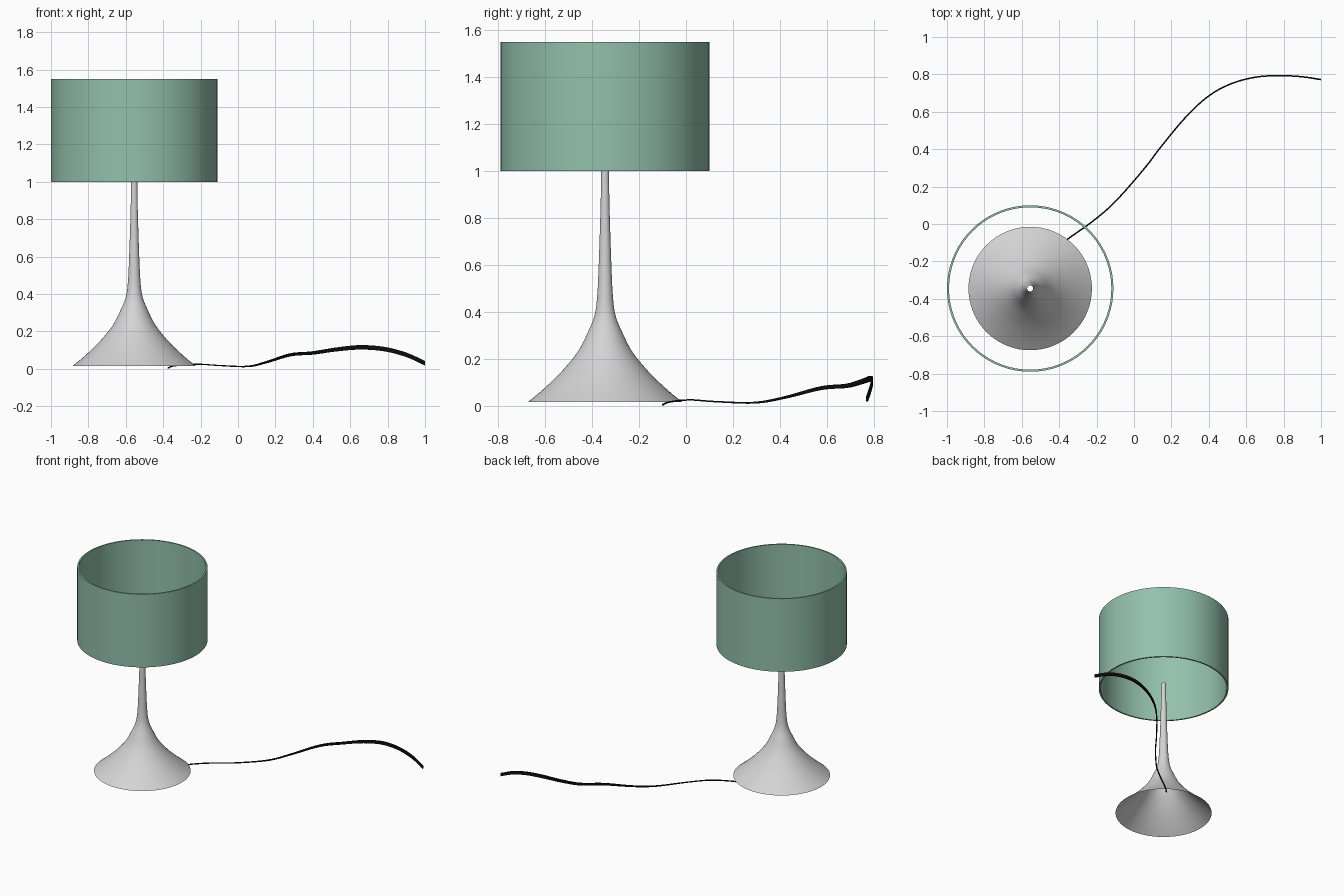
import bpy
import bmesh
import math
from mathutils import Vector

default_cube = bpy.data.objects.get("Cube")
if default_cube:
    bpy.data.objects.remove(default_cube, do_unlink=True)

LAMP_CENTRE = Vector((-0.555, -0.345, 0.0))


def make_material(name, colour):
    material = bpy.data.materials.new(name)
    material.use_nodes = True
    material.diffuse_color = (*colour, 1.0)
    shader = material.node_tree.nodes["Principled BSDF"]
    shader.inputs["Base Color"].default_value = (*colour, 1.0)
    shader.inputs["Roughness"].default_value = 0.7
    return material


def finish(name, bm, material, location=(0, 0, 0)):
    mesh = bpy.data.meshes.new(name)
    bm.to_mesh(mesh)
    bm.free()
    mesh.materials.append(material)
    part = bpy.data.objects.new(name, mesh)
    part.location = location
    bpy.context.collection.objects.link(part)
    bpy.ops.object.select_all(action="DESELECT")
    part.select_set(True)
    bpy.context.view_layer.objects.active = part
    bpy.ops.object.shade_smooth_by_angle(angle=math.radians(40))
    return part


def smooth_path(points, steps):
    """Catmull-Rom interpolation through points of any dimension."""
    points = [Vector(p) for p in points]
    points = [2 * points[0] - points[1]] + points + [2 * points[-1] - points[-2]]
    path = []
    for a, b, c, d in zip(points, points[1:], points[2:], points[3:]):
        for i in range(steps):
            t = i / steps
            path.append(0.5 * (2 * b + (c - a) * t + (2 * a - 5 * b + 4 * c - d) * t ** 2
                               + (3 * b - a - 3 * c + d) * t ** 3))
    return path + [points[-2]]


def stitch(bm, rings, closed):
    """Join rows of vertices with quads."""
    for low, high in zip(rings, rings[1:]):
        count = len(low)
        for i in range(count if closed else count - 1):
            j = (i + 1) % count
            bm.faces.new((low[i], low[j], high[j], high[i]))


def lathe(name, profile, material, segments=72, loop=False):
    """Revolve (radius, height) points around the lamp axis."""
    bm = bmesh.new()
    rings = []
    for radius, z in profile:
        angles = [math.tau * i / segments for i in range(segments)]
        rings.append([bm.verts.new((radius * math.cos(a), radius * math.sin(a), z))
                      for a in angles])
    if loop:
        rings.append(rings[0])
    stitch(bm, rings, closed=True)
    return finish(name, bm, material, LAMP_CENTRE)


def ribbon(name, points, thickness, material):
    """Sweep an upright strip along (x, y, z, height) points."""
    path = smooth_path(points, 6)
    bm = bmesh.new()
    rings = []
    for i, p in enumerate(path):
        ahead, behind = path[min(i + 1, len(path) - 1)], path[max(i - 1, 0)]
        run = Vector((ahead[0] - behind[0], ahead[1] - behind[1], 0)).normalized()
        side = Vector((-run.y, run.x, 0)) * thickness / 2
        up = Vector((0, 0, p[3] / 2))
        middle = Vector(p[:3])
        rings.append([bm.verts.new(middle + corner) for corner in
                      (side + up, side - up, -side - up, -side + up)])
    stitch(bm, rings, closed=True)
    bm.faces.new(rings[0])
    bm.faces.new(reversed(rings[-1]))
    bmesh.ops.recalc_face_normals(bm, faces=bm.faces)
    return finish(name, bm, material)


green = make_material("shade green", (0.29, 0.53, 0.41))
grey = make_material("light grey", (0.66, 0.66, 0.66))
black = make_material("cord black", (0.004, 0.004, 0.004))

# Flared base and stem: one thin shell, open at both ends
stem_profile = [(0.33, 0.015), (0.275, 0.06), (0.21, 0.12), (0.155, 0.18),
                (0.11, 0.24), (0.075, 0.31), (0.046, 0.38), (0.034, 0.46),
                (0.027, 0.6), (0.019, 0.85), (0.016, 1.04)]
lathe("base_and_stem", smooth_path(stem_profile, 3), grey)

# Drum shade: open cylinder with a thin wall
outer, inner, bottom, top = 0.445, 0.434, 1.0, 1.55
lathe("drum_shade", [(outer, bottom), (outer, top), (inner, top), (inner, bottom)],
      green, loop=True)

# Power cord trailing away from the base
cord_points = [(-0.375, -0.1, 0.004, 0.006), (-0.34, -0.07, 0.016, 0.006),
               (-0.22, 0.015, 0.025, 0.006), (-0.1, 0.12, 0.018, 0.006),
               (0.05, 0.29, 0.013, 0.008), (0.15, 0.42, 0.035, 0.011),
               (0.28, 0.575, 0.075, 0.016), (0.4, 0.685, 0.085, 0.018),
               (0.52, 0.75, 0.103, 0.021), (0.65, 0.785, 0.115, 0.024),
               (0.78, 0.793, 0.106, 0.024), (0.9, 0.787, 0.075, 0.024),
               (1.0, 0.772, 0.03, 0.024)]
ribbon("power_cord", cord_points, 0.008, black)
